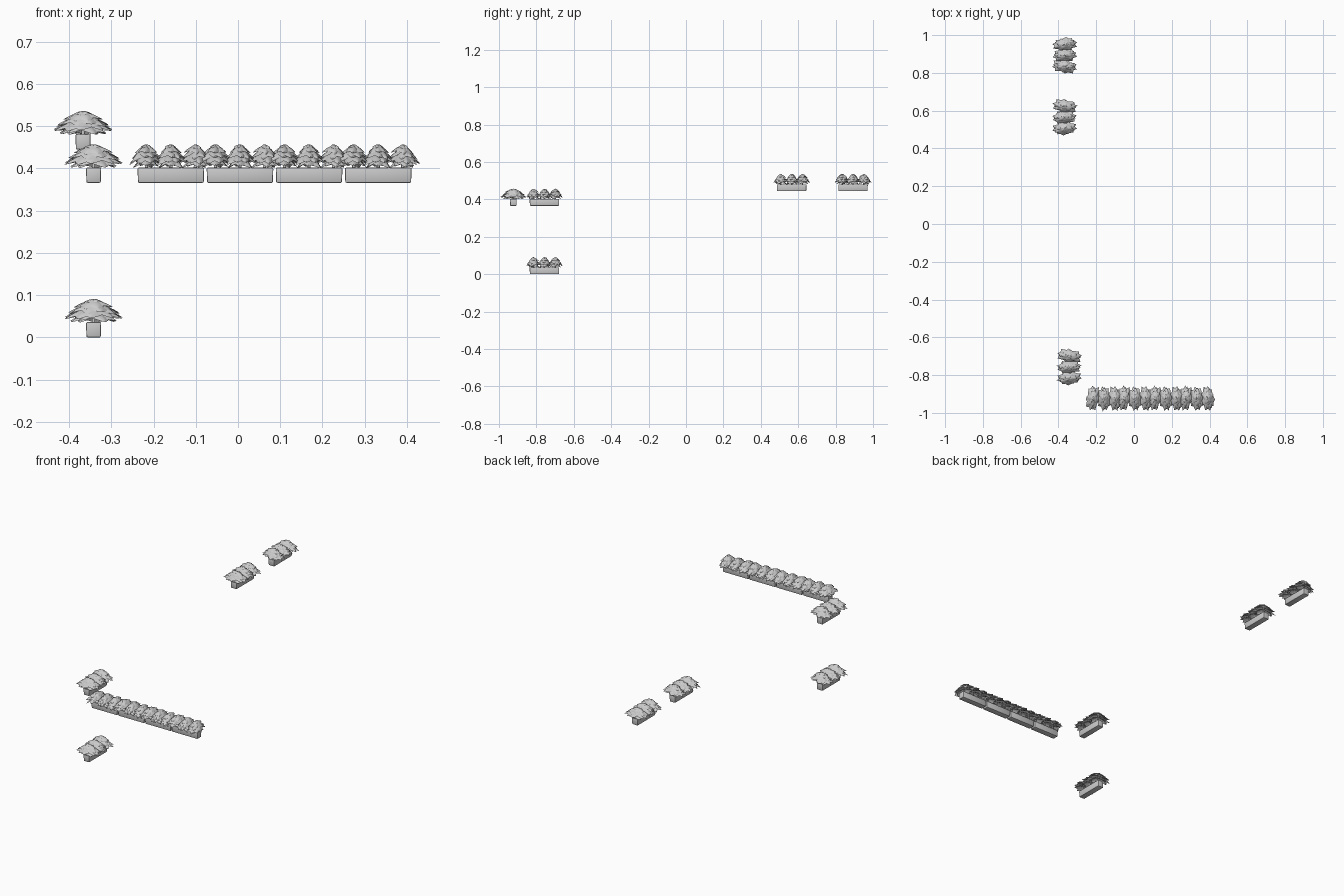
import bpy, bmesh, math, random
from mathutils import Vector, Matrix

if "Cube" in bpy.data.objects:
    bpy.data.objects.remove(bpy.data.objects["Cube"])

random.seed(4)
LEN, WID, HGT = 0.158, 0.036, 0.036


def finish(bm, name, angle):
    me = bpy.data.meshes.new(name)
    bm.to_mesh(me)
    bm.free()
    for p in me.polygons:
        p.use_smooth = True
    me.set_sharp_from_angle(angle=math.radians(angle))
    return me


# Trough: slightly tapered box with rounded edges, a rim and sunken soil
def trough_mesh():
    bm = bmesh.new()
    bmesh.ops.create_cube(bm, size=1)
    for v in bm.verts:
        k = 1 if v.co.z > 0 else 0.94
        v.co = Vector((v.co.x * WID * k, v.co.y * (LEN - (1 - k) * WID), (v.co.z + 0.5) * HGT))
    bmesh.ops.bevel(bm, geom=list(bm.edges), offset=0.003, segments=2,
                    profile=0.5, affect='EDGES')
    top = max(bm.faces, key=lambda f: f.calc_center_median().z)
    bmesh.ops.inset_region(bm, faces=[top], thickness=0.001)
    bmesh.ops.inset_region(bm, faces=[top], thickness=0.0005, depth=-0.004)
    return finish(bm, "trough", 35)


# One arching leaf: widening blade with drooping edges and a pointed tip
def add_leaf(bm, ang, R, ztop, ztip, W):
    widths = [0.18, 0.55, 0.95, 1.0, 0.62, 0.04]
    us = [-1, -0.5, 0, 0.5, 1]
    rot = Matrix.Rotation(ang, 3, 'Z')
    r0, rows = R * 0.04, []
    tilt = random.uniform(-0.003, 0.003)
    for i, w in enumerate(widths):
        t = i / (len(widths) - 1)
        row = []
        for u in us:
            r = r0 + (R - r0) * t - 0.06 * R * abs(u) * t
            z = ztop - (ztop - ztip) * t ** 1.7 - 0.006 * u * u * w + tilt * u * w
            p = rot @ Vector((r, u * W * w, z))
            row.append(bm.verts.new((p.x, p.y * 0.57, p.z)))
        rows.append(row)
    for a, b in zip(rows, rows[1:]):
        for j in range(len(us) - 1):
            bm.faces.new((a[j], b[j], b[j + 1], a[j + 1]))


# Plants: three domed clumps of layered leaves per trough
def plants_mesh():
    layers = [(0.058, 0.060, 0.038, 0.022, 7), (0.075, 0.071, 0.046, 0.025, 9),
              (0.067, 0.080, 0.057, 0.022, 8), (0.049, 0.088, 0.070, 0.018, 7),
              (0.027, 0.091, 0.082, 0.012, 5)]
    bm = bmesh.new()
    for k in (-1, 0, 1):
        clump = bmesh.new()
        for R, zt, zb, W, n in layers:
            start = random.uniform(0, math.tau)
            for i in range(n):
                ang = start + math.tau * (i + random.uniform(-0.2, 0.2)) / n
                add_leaf(clump, ang, R * random.uniform(0.88, 1.0), zt,
                         zb + random.uniform(-0.003, 0.003), W)
        # stem
        bmesh.ops.create_cone(clump, cap_ends=True, segments=8, radius1=0.004,
                              radius2=0.003, depth=0.05,
                              matrix=Matrix.Translation((0, 0, 0.055)))
        turn = Matrix.Rotation(random.uniform(-0.15, 0.15), 4, 'Z')
        bmesh.ops.transform(clump, matrix=Matrix.Translation((0, 0.058 * k, 0)) @ turn,
                            verts=clump.verts)
        tmp = bpy.data.meshes.new("clump_tmp")
        clump.to_mesh(tmp)
        clump.free()
        bm.from_mesh(tmp)
        bpy.data.meshes.remove(tmp)
    return finish(bm, "plants", 50)


trough, plants = trough_mesh(), plants_mesh()

# Placements: x, y, z, rotation
spots = [(-0.342, -0.757, 0.0, 0), (-0.342, -0.757, 0.366, 0),
         (-0.367, 0.565, 0.445, 0), (-0.367, 0.893, 0.445, math.pi)]
spots += [(-0.159 + 0.1637 * i, -0.923, 0.366, math.pi / 2) for i in range(4)]

for i, (x, y, z, a) in enumerate(spots):
    for me, label in ((trough, "planter_trough"), (plants, "planter_leaves")):
        ob = bpy.data.objects.new(f"{label}_{i + 1}", me)
        ob.location = (x, y, z)
        ob.rotation_euler.z = a
        bpy.context.collection.objects.link(ob)
